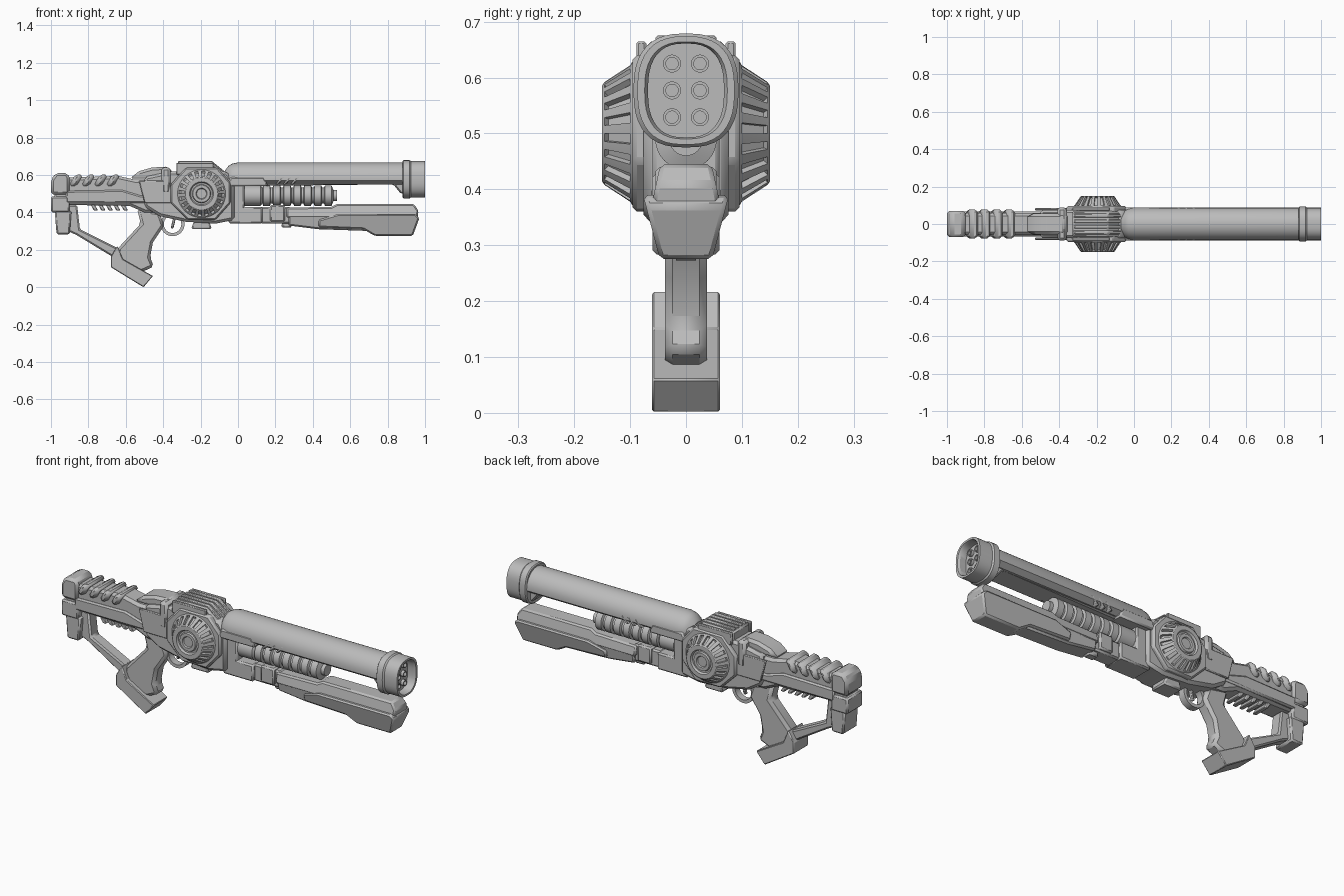
import bpy, bmesh
from math import sin, cos, pi, copysign
from mathutils import Vector

cube = bpy.data.objects.get("Cube")
if cube:
    bpy.data.objects.remove(cube, do_unlink=True)

shade = (.5, .5, .5, 1)
grey = bpy.data.materials.new("plain_grey")
grey.use_nodes = True
grey.diffuse_color = shade
grey.node_tree.nodes["Principled BSDF"].inputs["Base Color"].default_value = shade

FINE, NORMAL, SOFT = .004, .008, .014
ALONG_BARREL = Vector((1, 0, 0))
SIDEWAYS = Vector((0, 1, 0))


def finish(name, bm, bevel=0):
    bmesh.ops.recalc_face_normals(bm, faces=bm.faces)
    mesh = bpy.data.meshes.new(name)
    bm.to_mesh(mesh)
    bm.free()
    mesh.materials.append(grey)
    part = bpy.data.objects.new(name, mesh)
    bpy.context.collection.objects.link(part)
    if bevel:
        chamfer = part.modifiers.new("edge_chamfer", 'BEVEL')
        chamfer.width = bevel
        chamfer.limit_method = 'ANGLE'
    bpy.ops.object.select_all(action='DESELECT')
    part.select_set(True)
    bpy.context.view_layer.objects.active = part
    bpy.ops.object.shade_smooth_by_angle()


def skin(bm, sections, closed=False):
    """Join successive rings of points; cap both ends unless closed."""
    rings = [[bm.verts.new(point) for point in section] for section in sections]
    follow = rings[1:] + rings[:1] if closed else rings[1:]
    bands = []
    for ring, after in zip(rings, follow):
        corners = list(zip(ring, ring[1:] + ring[:1], after[1:] + after[:1], after))
        bands.append([bm.faces.new(corner) for corner in corners])
    if not closed:
        bm.faces.new(rings[0])
        bm.faces.new(rings[-1])
    return bands


def prism(name, outline, half, top_half=None, y=0, bevel=NORMAL):
    """Side outline (x, z) given width, optionally narrowing or widening upward."""
    low = min(z for x, z in outline)
    high = max(z for x, z in outline)
    gain = 0 if top_half is None else (top_half - half) / (high - low)
    bm = bmesh.new()
    skin(bm, [[(x, y + side * (half + gain * (z - low)), z) for x, z in outline] for side in (-1, 1)])
    finish(name, bm, bevel)


def block(name, left, right, low, high, half, rake=0, taper=0, y=0, bevel=NORMAL):
    """Four-sided prism; rake leans the top forward, taper draws its ends in."""
    outline = [(left, low), (right, low), (right + rake - taper, high), (left + rake + taper, high)]
    prism(name, outline, half, y=y, bevel=bevel)


def lathe(name, profile, axis, centre, segments=32, closed=False, slotted_band=None):
    """Revolve (radius, height) about an axis; every other face of one band may be sunk."""
    bm = bmesh.new()
    across = axis.orthogonal().normalized()
    upward = axis.cross(across)
    angles = [2 * pi * step / segments for step in range(segments)]
    bands = skin(bm, [[Vector(centre) + axis * height + radius * (across * cos(a) + upward * sin(a))
                       for a in angles] for radius, height in profile], closed)
    if slotted_band is not None:
        bmesh.ops.recalc_face_normals(bm, faces=bm.faces)
        bmesh.ops.inset_individual(bm, faces=bands[slotted_band][::2], thickness=.001, depth=-.012)
    finish(name, bm)


# Barrel: arched upper tube with rounded rear, undercut keel and rear shroud
def barrel_section(x, scale):
    radius, middle = .087, .58
    arch = [(radius * cos(pi * i / 16), radius * sin(pi * i / 16)) for i in range(17)]
    belly = [(-radius, -.01), (-.06, -.03), (.06, -.03), (radius, -.01)]
    return [(x, y * scale, middle + z * scale) for y, z in arch + belly]


bm = bmesh.new()
skin(bm, [barrel_section(x, scale) for x, scale in ((-.07, .5), (-.05, .8), (-.03, .93), (0, 1), (.9, 1))])
finish("barrel", bm)
prism("barrel_keel", [(-.06, .6), (-.06, .54), (.83, .55), (.87, .5), (.9, .5), (.9, .6)], half=.055)
block("barrel_shroud", -.06, .16, .54, .59, half=.089, taper=.02)
for step in range(3):
    block("barrel_fin", .2 + step * .04, .216 + step * .04, .55, .59, half=.088, rake=.035, bevel=FINE)


# Muzzle: rounded collar, hollow mouth and six bores
def mouth_section(x, width, height):
    def squared(value):
        return copysign(abs(value) ** .78, value)
    angles = [pi * step / 20 for step in range(40)]
    return [(x, width * squared(cos(a)), .577 + height * squared(sin(a))) for a in angles]


COLLAR, RIM, LIP, HOLLOW = (.094, .102), (.087, .097), (.074, .087), (.068, .084)
bm = bmesh.new()
skin(bm, [mouth_section(x, *size) for x, size in (
    (.88, RIM), (.885, COLLAR), (.918, COLLAR), (.925, RIM), (1, RIM), (1, LIP), (.99, HOLLOW), (.955, HOLLOW))])
finish("muzzle", bm)


def ring(name, outer, inner, depth, axis, centre):
    """Flat band with a square section, centred on its depth."""
    profile = [(outer, -depth), (outer, depth), (inner, depth), (inner, -depth)]
    lathe(name, profile, axis, centre, closed=True)


for side in (-1, 1):
    for level in (-1, 0, 1):
        ring("muzzle_bore", .016, .011, .01, ALONG_BARREL, (.96, side * .025, .577 + level * .048))

# Ribbed cell under the barrel
core, rib = .043, .055
cell = [(core, -.06), (core, .03), (rib, .035), (rib, .12)]
for step in range(7):
    start = .13 + step * .055
    cell += [(core, start), (rib, start + .005), (rib, start + .04), (core, start + .045)]
cell += [(.03, .51), (.03, .53)]
lathe("ribbed_cell", cell, ALONG_BARREL, (0, 0, .49))

# Receiver
prism("receiver", [(-.5, .59), (-.36, .62), (-.06, .62), (-.02, .56), (-.02, .36), (-.12, .34),
                   (-.28, .35), (-.42, .38), (-.5, .43)], half=.076, bevel=SOFT)
block("receiver_nose", -.05, .035, .35, .55, half=.06)
block("receiver_floor", -.05, .13, .34, .43, half=.06)
block("lower_lug", -.14, -.25, .31, .37, half=.05, taper=-.02)
prism("rear_hump", [(-.58, .58), (-.53, .62), (-.46, .64), (-.37, .645), (-.33, .58)], half=.055, bevel=SOFT)
block("rear_band", -.41, -.36, .5, .64, half=.088, bevel=SOFT)
prism("top_housing", [(-.33, .56), (-.33, .665), (-.14, .665), (-.07, .61), (-.07, .56)], half=.07)
for step in range(4):
    prism("top_rib", [(-.32, .64), (-.32, .675), (-.14, .675), (-.06, .61), (-.09, .6)], half=.01,
          y=step * .03 - .045, bevel=FINE)
for side in (-1, 1):
    block("top_rail", -.33, -.13, .6, .665, half=.009, y=side * .08, bevel=FINE)
    prism("hub_mount", [(-.36, .55), (-.28, .64), (-.11, .64), (-.04, .56), (-.04, .45), (-.12, .36),
                        (-.27, .36), (-.36, .45)], half=.03, y=side * .066)
    block("side_plate", -.5, -.34, .45, .57, half=.006, rake=-.03, y=side * .079, bevel=FINE)
    # Slotted conical hub with a dished face
    lathe("hub", [(.13, .04), (.136, .085), (.13, .095), (.122, .1), (.092, .146), (.086, .15), (.064, .15),
                  (.058, .14), (.05, .14), (.046, .148), (.03, .148), (.026, .142)],
          SIDEWAYS * side, (-.195, 0, .5), segments=40, slotted_band=3)

# Fore grip
block("fore_link", .12, .28, .34, .43, half=.042)
block("link_band", .17, .25, .35, .44, half=.055)
block("link_lug", .29, .23, .32, .36, half=.025, taper=-.01)
prism("fore_grip_top", [(.26, .37), (.26, .425), (.5, .43), (.53, .445), (.94, .445), (.965, .41), (.96, .37)],
      half=.062, top_half=.046)
prism("fore_grip_rear", [(.27, .39), (.27, .33), (.43, .31), (.72, .3), (.72, .39)], half=.045, top_half=.06)
prism("fore_grip_hull", [(.43, .36), (.53, .39), (.95, .39), (.97, .37), (.935, .275), (.73, .275),
                         (.67, .31), (.43, .32)], half=.047, top_half=.077)

# Stock
prism("stock_body", [(-.93, .44), (-.93, .585), (-.64, .595), (-.55, .575), (-.4, .575), (-.4, .4),
                     (-.5, .4), (-.58, .435)], half=.058, bevel=SOFT)
prism("stock_side_rail", [(-.92, .45), (-.92, .515), (-.62, .52), (-.52, .49), (-.45, .49), (-.45, .45)], half=.068)
for step in range(4):
    start = step * .066 - .905
    block("stock_saddle", start, start + .042, .54, .603, half=.078, rake=.035, bevel=SOFT)
for step in range(5):
    start = step * .04 - .77
    block("stock_tooth", start, start + .022, .41, .445, half=.045, rake=-.02, bevel=FINE)
prism("butt_top", [(-1, .495), (-1, .575), (-.975, .61), (-.91, .61), (-.9, .585), (-.9, .495)],
      half=.07, bevel=SOFT)
block("butt_middle", -1, -.9, .4, .485, half=.066)
block("butt_core", -.98, -.9, .4, .51, half=.055)
block("butt_toe", -.97, -.9, .283, .41, half=.06, taper=-.01)
prism("stock_strut", [(-.91, .44), (-.91, .3), (-.865, .28), (-.65, .15), (-.625, .2), (-.845, .31), (-.86, .44)],
      half=.034)

# Pistol grip, foot and trigger
prism("pistol_grip", [(-.54, .42), (-.42, .4), (-.395, .33), (-.455, .24), (-.47, .16), (-.45, .11),
                      (-.54, .07), (-.655, .15), (-.64, .21), (-.52, .34)], half=.038, bevel=SOFT)
prism("grip_foot", [(-.645, .22), (-.68, .165), (-.68, .107), (-.505, 0), (-.455, .06), (-.615, .15)],
      half=.061, bevel=FINE)
ring("trigger_guard", .064, .047, .018, SIDEWAYS, (-.35, 0, .337))
block("trigger", -.36, -.345, .315, .4, half=.01, rake=.02, bevel=FINE)
